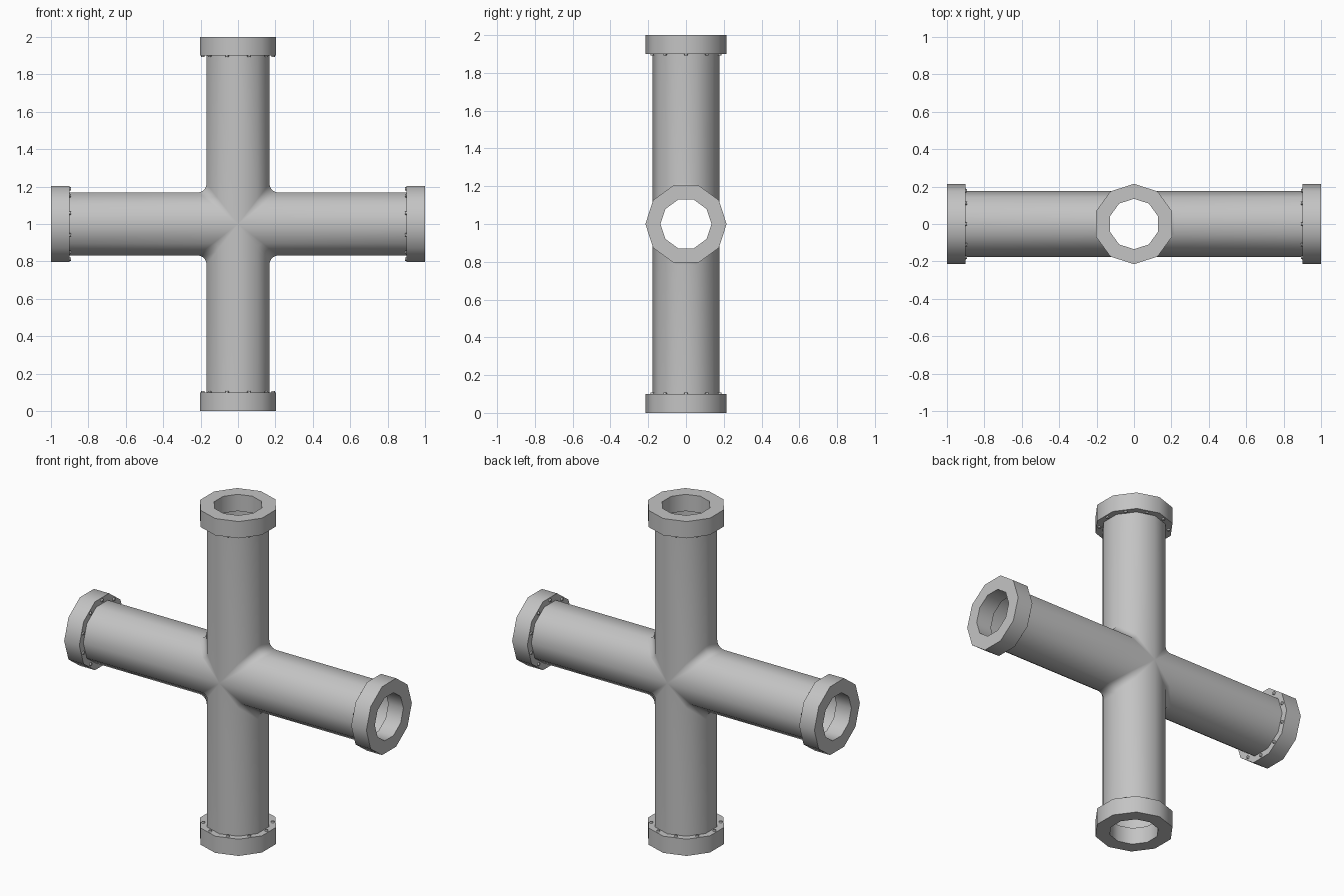
import bpy, bmesh, math
from mathutils import Matrix, Vector

cube = bpy.data.objects.get("Cube")
if cube:
    bpy.data.objects.remove(cube, do_unlink=True)

SIDES = 10
PIPE_R, COLLAR_R, HOLE_R = 0.177, 0.215, 0.135
COLLAR_START, FILLET = 0.9, 0.05
CENTRE = Vector((0, 0, 1))
ARMS = (("top", 0), ("left", 90), ("bottom", 180), ("right", 270))

metal = bpy.data.materials.new("grey metal")
metal.use_nodes = True
grey = (0.55, 0.55, 0.55, 1)
metal.diffuse_color = grey
metal.node_tree.nodes["Principled BSDF"].inputs["Base Color"].default_value = grey


def turn(degrees):
    """Place a part built along +z onto one arm of the cross."""
    return Matrix.Translation(CENTRE) @ Matrix.Rotation(math.radians(degrees), 4, 'Y')


def ring_angle(i):
    return 2 * math.pi * i / SIDES


def loft(bm, rings, closed=False):
    """Join successive rings of vertices with quads."""
    pairs = list(zip(rings, rings[1:]))
    if closed:
        pairs.append((rings[-1], rings[0]))
    for a, b in pairs:
        for i in range(SIDES):
            j = (i + 1) % SIDES
            bm.faces.new((a[i], a[j], b[j], b[i]))


def finish(bm, name, angle):
    bmesh.ops.recalc_face_normals(bm, faces=bm.faces)
    mesh = bpy.data.meshes.new(name)
    bm.to_mesh(mesh)
    bm.free()
    mesh.materials.append(metal)
    obj = bpy.data.objects.new(name, mesh)
    bpy.context.collection.objects.link(obj)
    bpy.ops.object.select_all(action='DESELECT')
    obj.select_set(True)
    bpy.context.view_layer.objects.active = obj
    bpy.ops.object.shade_smooth_by_angle(angle=math.radians(angle))


# Cross-shaped pipe: four mitred arms with a small fillet in each corner
bm = bmesh.new()
for _, degrees in ARMS:
    place = turn(degrees)
    rings = [[], [], [], [], []]
    for i in range(SIDES):
        u = PIPE_R * math.sin(ring_angle(i))
        y = -PIPE_R * math.cos(ring_angle(i))
        side, reach = math.copysign(1, u), abs(u)
        f = FILLET * reach / PIPE_R
        rings[0].append(bm.verts.new(place @ Vector((u, y, COLLAR_START))))
        for k in range(4):
            t = math.radians(15 * k)
            across = side * (reach + f - f * math.cos(t))
            along = reach + f - f * math.sin(t)
            rings[k + 1].append(bm.verts.new(place @ Vector((across, y, along))))
    loft(bm, rings)
bmesh.ops.remove_doubles(bm, verts=bm.verts, dist=0.0005)
bmesh.ops.dissolve_degenerate(bm, edges=bm.edges, dist=0.0005)
finish(bm, "cross_pipe", 60)

for label, degrees in ARMS:
    place = turn(degrees)

    # Ring collar with a ten-sided opening
    bm = bmesh.new()
    section = ((HOLE_R, COLLAR_START), (COLLAR_R, COLLAR_START), (COLLAR_R, 1), (HOLE_R, 1))
    rings = [[bm.verts.new(place @ Vector((r * math.sin(ring_angle(i)),
                                           -r * math.cos(ring_angle(i)), z)))
              for i in range(SIDES)] for r, z in section]
    loft(bm, rings, closed=True)
    finish(bm, label + "_collar", 40)

    # Small bolt heads on the back of the collar
    bm = bmesh.new()
    for i in range(SIDES):
        a = ring_angle(i + 0.5)
        spot = Vector((0.188 * math.sin(a), -0.188 * math.cos(a), COLLAR_START - 0.002))
        bmesh.ops.create_cone(bm, cap_ends=True, segments=8, radius1=0.008,
                              radius2=0.011, depth=0.012,
                              matrix=place @ Matrix.Translation(spot))
    finish(bm, label + "_bolts", 50)
